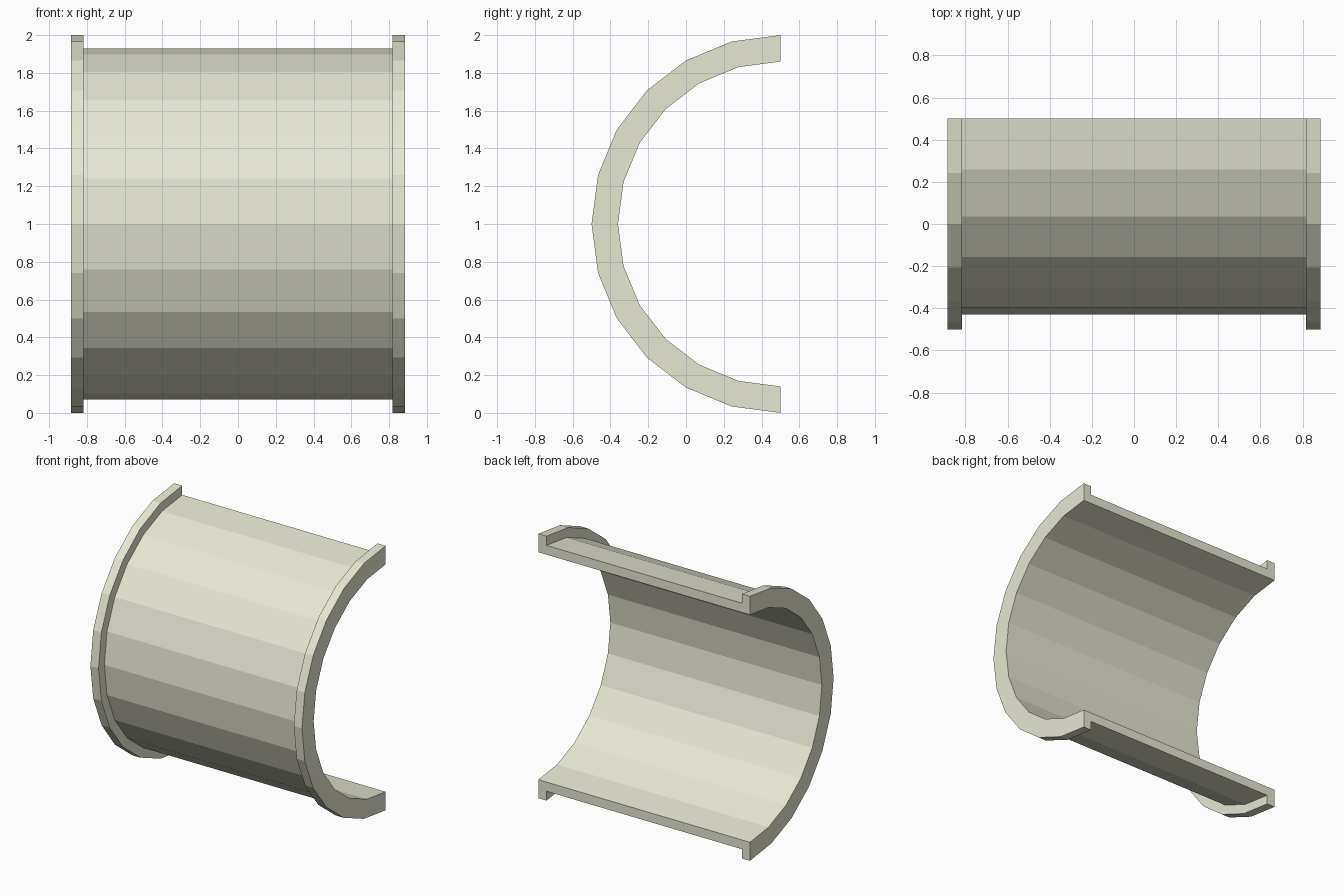
import bpy, bmesh, math

if "Cube" in bpy.data.objects:
    bpy.data.objects.remove(bpy.data.objects["Cube"])

STEPS = 12                      # flat facets over the half turn
AXIS_Y, AXIS_Z = 0.5, 1.0       # axis of the half cylinder
END, SHOULDER = 0.885, 0.817    # flange outer and inner faces
BORE, SHELL, FLANGE = 0.86, 0.93, 1.0

# Cross-section (x, radius): shell wall with a raised flange at each end
half = [(END, BORE), (END, FLANGE), (SHOULDER, FLANGE), (SHOULDER, SHELL)]
profile = half + [(-x, r) for x, r in reversed(half)]

# Sweep the section through 180 degrees around the x axis
bm = bmesh.new()
rings = []
for i in range(STEPS + 1):
    a = math.pi * i / STEPS
    rings.append([bm.verts.new((x, AXIS_Y - r * math.sin(a), AXIS_Z + r * math.cos(a)))
                  for x, r in profile])
n = len(profile)
for a, b in zip(rings, rings[1:]):
    for j in range(n):
        k = (j + 1) % n
        bm.faces.new((a[j], a[k], b[k], b[j]))

# Cut faces at both ends of the sweep
bm.faces.new(rings[0])
bm.faces.new(rings[-1])
bmesh.ops.recalc_face_normals(bm, faces=bm.faces)

mesh = bpy.data.meshes.new("flanged_half_shell")
bm.to_mesh(mesh)
bm.free()
shell = bpy.data.objects.new("flanged_half_shell", mesh)
bpy.context.collection.objects.link(shell)

# Pale cream colour
cream = bpy.data.materials.new("cream")
cream.diffuse_color = (0.8, 0.8, 0.65, 1)
cream.use_nodes = True
cream.node_tree.nodes["Principled BSDF"].inputs["Base Color"].default_value = cream.diffuse_color
mesh.materials.append(cream)
